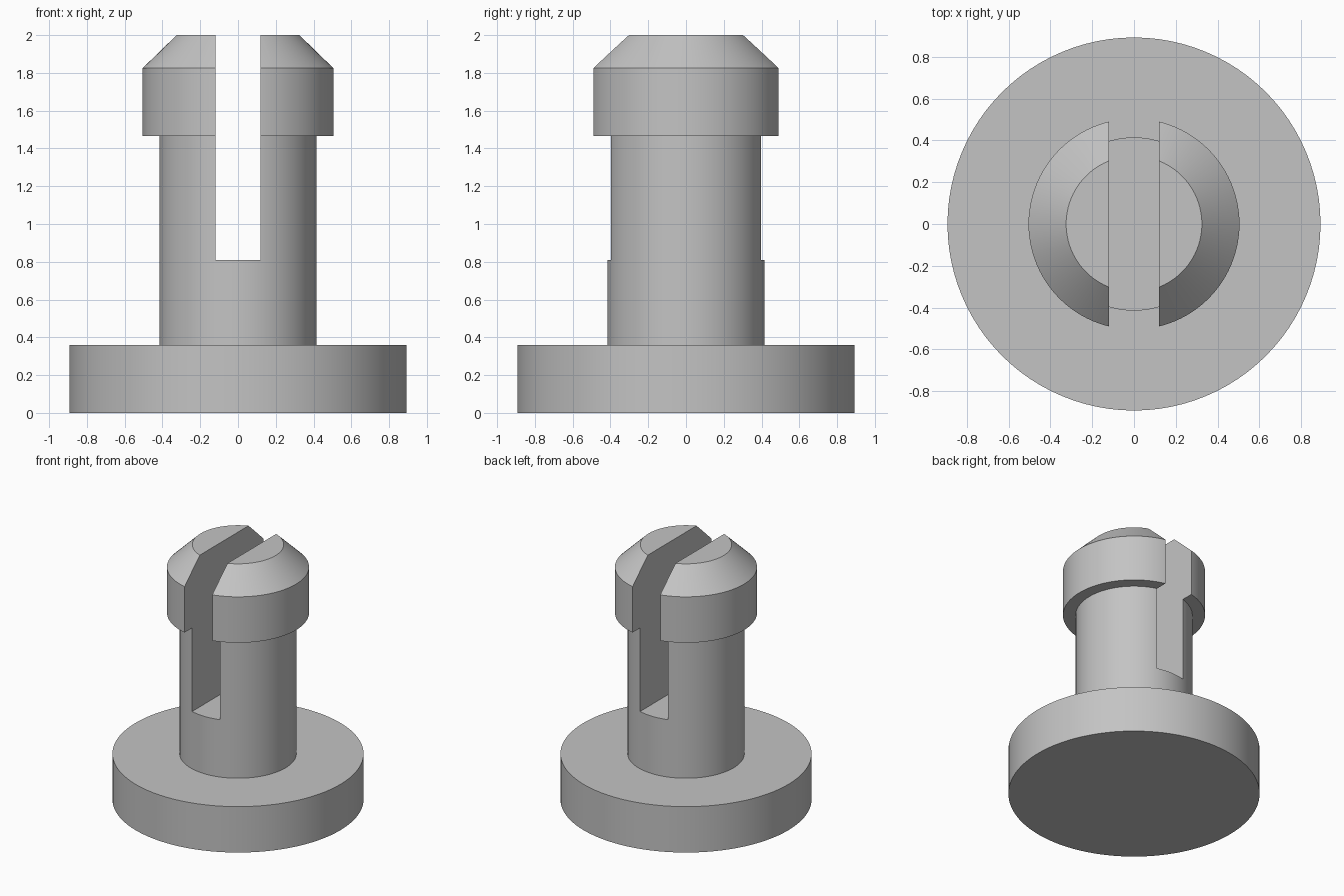
import bpy, bmesh
from math import radians, tau
from mathutils import Matrix

cube = bpy.data.objects.get("Cube")
if cube:
    bpy.data.objects.remove(cube, do_unlink=True)

# Plain grey material
grey = bpy.data.materials.new("plain grey")
grey.use_nodes = True
colour = (0.55, 0.55, 0.55, 1)
grey.diffuse_color = colour
grey.node_tree.nodes["Principled BSDF"].inputs["Base Color"].default_value = colour

SEGMENTS = 96


def make_object(name, bm):
    mesh = bpy.data.meshes.new(name)
    bmesh.ops.recalc_face_normals(bm, faces=bm.faces)
    bm.to_mesh(mesh)
    bm.free()
    mesh.materials.append(grey)
    obj = bpy.data.objects.new(name, mesh)
    bpy.context.collection.objects.link(obj)
    return obj


def lathe(name, profile):
    """Revolve (radius, height) points about z and cap both ends."""
    bm = bmesh.new()
    rings = []
    for radius, height in profile:
        ring = bmesh.ops.create_circle(
            bm, segments=SEGMENTS, radius=radius,
            matrix=Matrix.Translation((0, 0, height)))["verts"]
        rings.append(ring)
    for low, high in zip(rings, rings[1:]):
        for i in range(SEGMENTS):
            j = (i + 1) % SEGMENTS
            bm.faces.new((low[i], low[j], high[j], high[i]))
    bm.faces.new(rings[0])
    bm.faces.new(rings[-1])
    return make_object(name, bm)


# Flange, shank and chamfered head in one turned body
pin = lathe("slotted_pin", [
    (0.893, 0), (0.893, 0.36),
    (0.415, 0.36), (0.415, 1.465),
    (0.505, 1.465), (0.505, 1.825), (0.325, 2)])

# Slot cut front to back through the head and upper shank
bm = bmesh.new()
bmesh.ops.create_cube(bm, size=1, matrix=Matrix.Translation((0, 0, 1.505))
                      @ Matrix.Diagonal((0.24, 2, 1.39, 1)))
cutter = make_object("slot_cutter", bm)
cutter.hide_render = True

slot = pin.modifiers.new("slot", 'BOOLEAN')
slot.operation = 'DIFFERENCE'
slot.solver = 'EXACT'
slot.object = cutter

bpy.ops.object.select_all(action='DESELECT')
pin.select_set(True)
bpy.context.view_layer.objects.active = pin
bpy.ops.object.modifier_apply(modifier=slot.name)
bpy.data.objects.remove(cutter, do_unlink=True)
bpy.ops.object.shade_smooth_by_angle(angle=radians(30))
